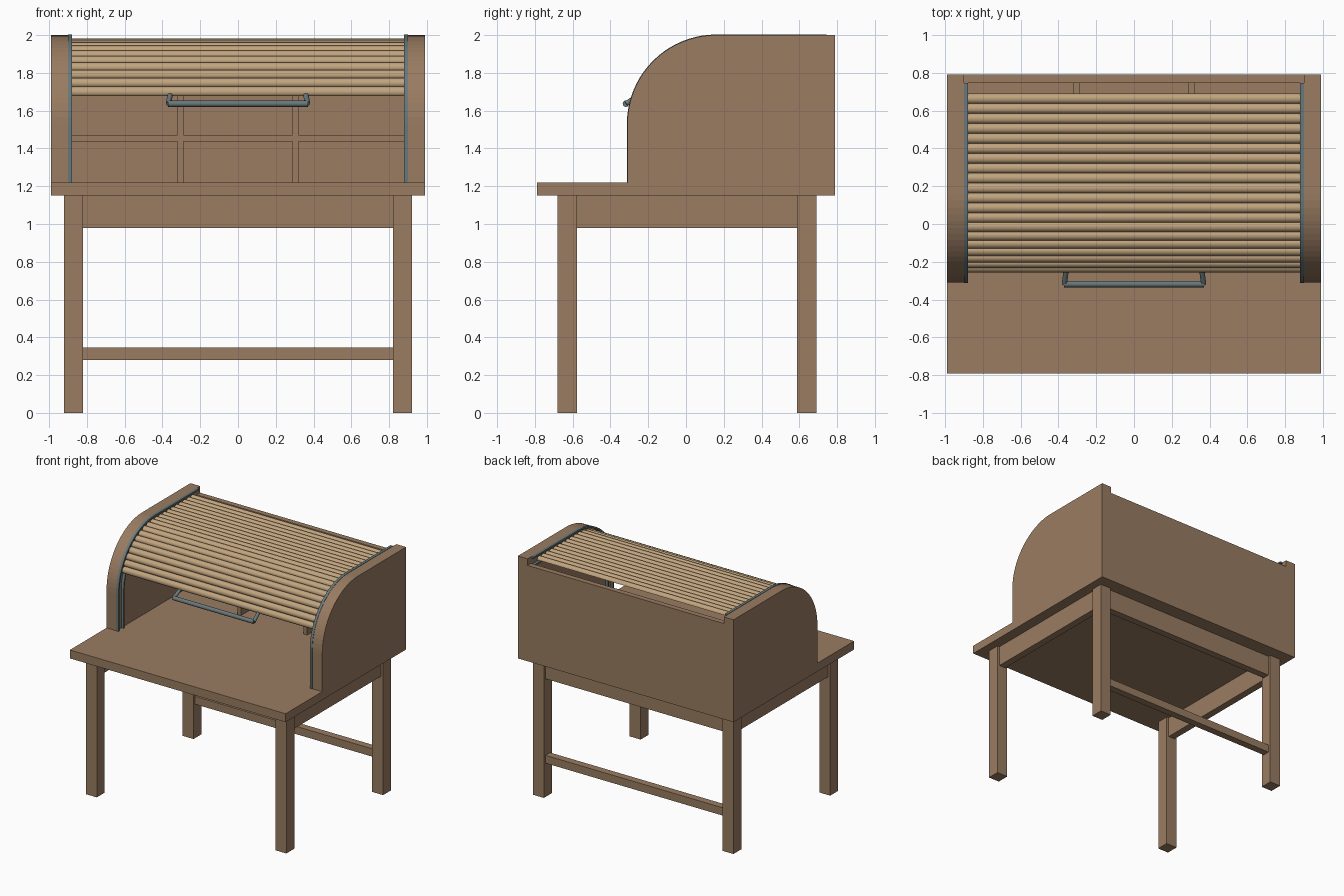
import bpy, bmesh, math
from mathutils import Vector

cube = bpy.data.objects.get("Cube")
if cube:
    bpy.data.objects.remove(cube, do_unlink=True)


def material(name, color):
    m = bpy.data.materials.new(name)
    m.use_nodes = True
    m.diffuse_color = (*color, 1)
    m.node_tree.nodes["Principled BSDF"].inputs["Base Color"].default_value = (*color, 1)
    return m


WOOD = material("brown wood", (0.32, 0.2, 0.12))
SLAT = material("light tan wood", (0.53, 0.37, 0.21))
METAL = material("grey metal", (0.14, 0.19, 0.2))


def finish(name, bm, mat, smooth=False):
    bmesh.ops.recalc_face_normals(bm, faces=bm.faces)
    mesh = bpy.data.meshes.new(name)
    bm.to_mesh(mesh)
    bm.free()
    mesh.materials.append(mat)
    obj = bpy.data.objects.new(name, mesh)
    bpy.context.collection.objects.link(obj)
    if smooth:
        bpy.ops.object.select_all(action='DESELECT')
        obj.select_set(True)
        bpy.context.view_layer.objects.active = obj
        bpy.ops.object.shade_smooth_by_angle(angle=math.radians(40))
    return obj


def add_prism(bm, profile, x0, x1):
    """Extrude a (y, z) outline from x0 to x1."""
    a = [bm.verts.new((x0, y, z)) for y, z in profile]
    b = [bm.verts.new((x1, y, z)) for y, z in profile]
    n = len(profile)
    bm.faces.new(a)
    bm.faces.new(b[::-1])
    for i in range(n):
        j = (i + 1) % n
        bm.faces.new((a[i], b[i], b[j], a[j]))


def prism(name, profile, x0, x1, mat, smooth=False):
    bm = bmesh.new()
    add_prism(bm, profile, x0, x1)
    return finish(name, bm, mat, smooth)


def box(name, xs, ys, zs, mat=WOOD):
    (y0, y1), (z0, z1) = ys, zs
    return prism(name, [(y0, z0), (y1, z0), (y1, z1), (y0, z1)], *xs, mat)


def rod(name, p, q, r, mat):
    p, q = Vector(p), Vector(q)
    bm = bmesh.new()
    bmesh.ops.create_cone(bm, cap_ends=True, segments=16, radius1=r, radius2=r,
                          depth=(q - p).length)
    rot = Vector((0, 0, 1)).rotation_difference(q - p).to_matrix()
    for v in bm.verts:
        v.co = rot @ v.co + (p + q) / 2
    return finish(name, bm, mat, True)


# Curve shared by side panels, tracks and slats
CY, CZ, R = 0.16, 1.53, 0.47


def curve(inset, back, steps=20):
    r = R - inset
    pts = [(CY - r, 1.22)]
    for i in range(steps + 1):
        a = math.pi / 2 * i / steps
        pts.append((CY - r * math.cos(a), CZ + r * math.sin(a)))
    return pts + [(back, CZ + r)]


# Table
box("tabletop", (-0.99, 0.99), (-0.79, 0.79), (1.15, 1.22))
for side, s in (("left", 1), ("right", -1)):
    for end, y in (("front", -0.68), ("back", 0.588)):
        box(f"{end}_{side}_leg", sorted((s * 0.82, s * 0.92)), (y, y + 0.104), (0, 1.15))
    box(f"{side}_apron", sorted((s * 0.84, s * 0.9)), (-0.576, 0.588), (0.98, 1.15))
box("back_apron", (-0.82, 0.82), (0.61, 0.67), (0.98, 1.15))
box("back_stretcher", (-0.82, 0.82), (0.61, 0.67), (0.28, 0.345))

# Hutch sides with their slat tracks
for side, s in (("left", 1), ("right", -1)):
    prism(f"{side}_side_panel", curve(0, 0.79) + [(0.79, 1.22)], s * 0.9, s * 0.99, WOOD)
    for part, d, t in (("outer", -0.003, 0.014), ("inner", 0.065, 0.012)):
        outline = curve(d, 0.745) + curve(d + t, 0.745)[::-1]
        prism(f"{side}_{part}_track", outline, s * 0.878, s * 0.9, METAL)
box("back_panel", (-0.9, 0.9), (0.745, 0.79), (1.22, 1.945))

# Pigeonholes
box("shelf", (-0.9, 0.9), (0.45, 0.745), (1.437, 1.472))
for side, s in (("left", 1), ("right", -1)):
    xs = sorted((s * 0.288, s * 0.32))
    box(f"{side}_lower_divider", xs, (0.45, 0.745), (1.22, 1.437))
    box(f"{side}_upper_divider", xs, (0.45, 0.745), (1.472, 1.69))

# Rolling cover made of half-round slats
BASE = R - 0.042
START = math.radians(20)
COUNT = 20
ARC = BASE * (math.pi / 2 - START)
PITCH = (ARC + 0.69 - CY) / COUNT
bm = bmesh.new()
for k in range(COUNT):
    s = (k + 0.5) * PITCH
    if s < ARC:
        a = START + s / BASE
        y, z = CY - BASE * math.cos(a), CZ + BASE * math.sin(a)
    else:
        a = math.pi / 2
        y, z = CY + s - ARC, CZ + BASE
    out = Vector((-math.cos(a), math.sin(a)))
    along = Vector((math.sin(a), math.cos(a)))
    profile = []
    for i in range(9):
        t = math.pi * i / 8
        p = Vector((y, z)) + along * (PITCH * 0.505 * math.cos(t)) + out * (0.023 * math.sin(t))
        profile.append(p)
    add_prism(bm, profile, -0.885, 0.885)
finish("rolling_cover", bm, SLAT, True)

# Pull handle
rod("handle_bar", (-0.37, -0.318, 1.637), (0.37, -0.318, 1.637), 0.017, METAL)
for side, s in (("left", 1), ("right", -1)):
    rod(f"{side}_handle_post", (s * 0.36, -0.25, 1.68), (s * 0.368, -0.318, 1.637), 0.014, METAL)
